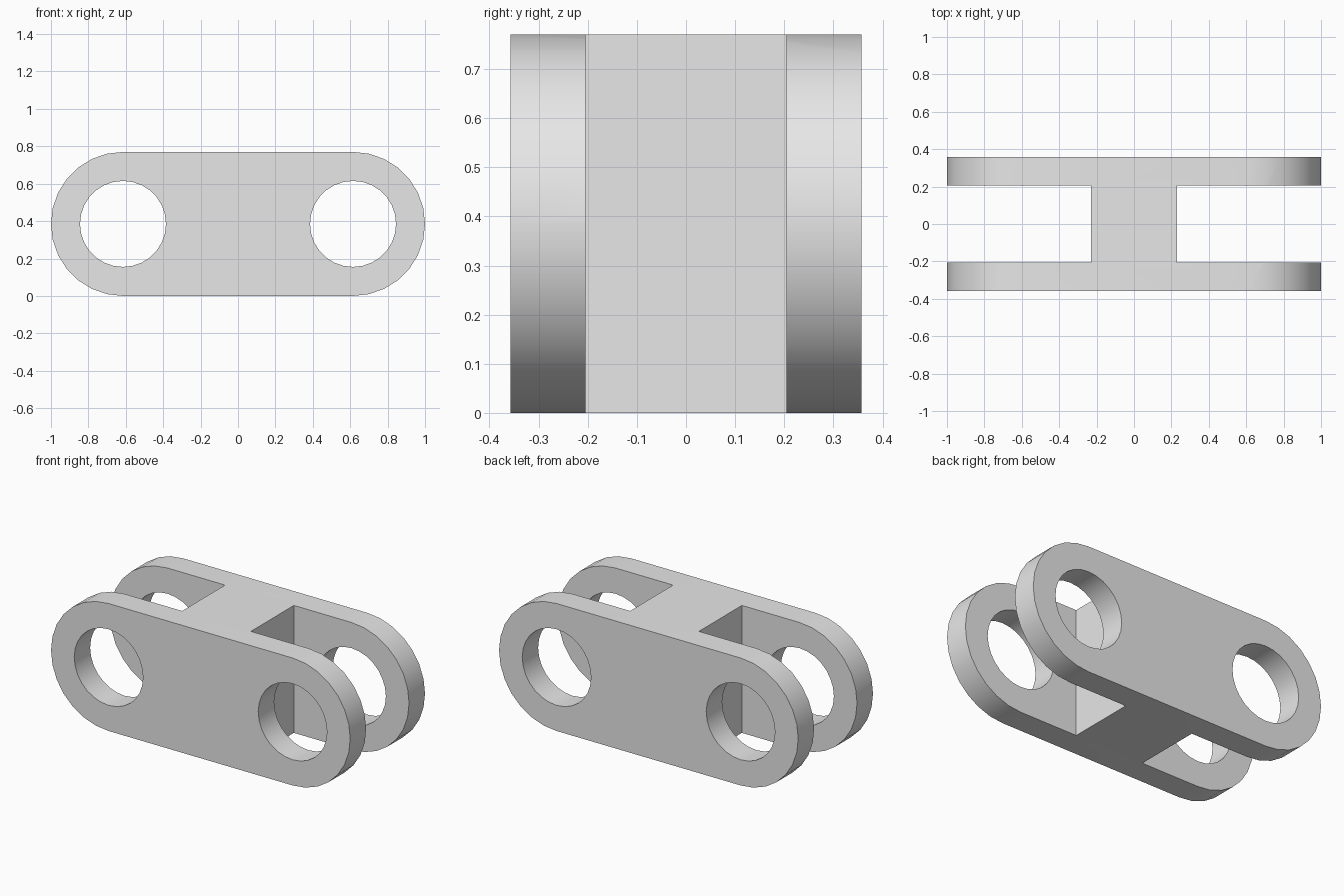
import bpy
import bmesh
from math import cos, sin, pi

if "Cube" in bpy.data.objects:
    bpy.data.objects.remove(bpy.data.objects["Cube"])

R, CX, HOLE = 0.385, 0.615, 0.23       # end radius, eye centre, eye radius
DEPTH, SLOT, WEB = 0.357, 0.205, 0.23  # half sizes in y, y and x
ARC, SIDES = 14, 28

grey = bpy.data.materials.new("plain grey")
grey.use_nodes = True
grey.diffuse_color = (0.8, 0.8, 0.8, 1)
grey.node_tree.nodes["Principled BSDF"].inputs["Base Color"].default_value = (0.8, 0.8, 0.8, 1)


def arc(cx, radius, start, sweep, count):
    angles = [start + sweep * i / ARC for i in range(count)]
    return [(cx + radius * cos(a), R + radius * sin(a)) for a in angles]


def make_object(name, bm):
    mesh = bpy.data.meshes.new(name)
    bmesh.ops.recalc_face_normals(bm, faces=bm.faces)
    bm.to_mesh(mesh)
    bm.free()
    obj = bpy.data.objects.new(name, mesh)
    bpy.context.collection.objects.link(obj)
    return obj


# Rounded link body with an eye through each end
outline = arc(CX, R, -pi / 2, pi, ARC + 1) + arc(-CX, R, pi / 2, pi, ARC + 1)
eyes = [arc(side * CX, HOLE, 0, pi, SIDES) for side in (-1, 1)]
bm = bmesh.new()
for loop in [outline] + eyes:
    verts = [bm.verts.new((x, -DEPTH, z)) for x, z in loop]
    for a, b in zip(verts, verts[1:] + verts[:1]):
        bm.edges.new((a, b))
bmesh.ops.triangle_fill(bm, edges=bm.edges[:], use_beauty=True, normal=(0, -1, 0))
bmesh.ops.dissolve_limit(bm, angle_limit=0.01, verts=[], edges=bm.edges[:])
front = bm.faces[:]
extruded = bmesh.ops.extrude_face_region(bm, geom=front, use_keep_orig=True)["geom"]
moved = [v for v in extruded if isinstance(v, bmesh.types.BMVert)]
bmesh.ops.translate(bm, verts=moved, vec=(0, 2 * DEPTH, 0))
link = make_object("link_body", bm)
link.data.materials.append(grey)
bpy.context.view_layer.objects.active = link
link.select_set(True)

# Open slot in each end, leaving the central web
for side in (-1, 1):
    bm = bmesh.new()
    bmesh.ops.create_cube(bm, size=1)
    bmesh.ops.scale(bm, verts=bm.verts, vec=(1, 2 * SLOT, 2))
    bmesh.ops.translate(bm, verts=bm.verts, vec=(side * (WEB + 0.5), 0, R))
    cutter = make_object("slot_cutter", bm)
    cutter.hide_render = True
    cut = link.modifiers.new("slot", "BOOLEAN")
    cut.operation, cut.solver, cut.object = "DIFFERENCE", "EXACT", cutter
    bpy.ops.object.modifier_apply(modifier=cut.name)
    bpy.data.objects.remove(cutter)

bpy.ops.object.shade_smooth_by_angle(angle=pi / 6)
